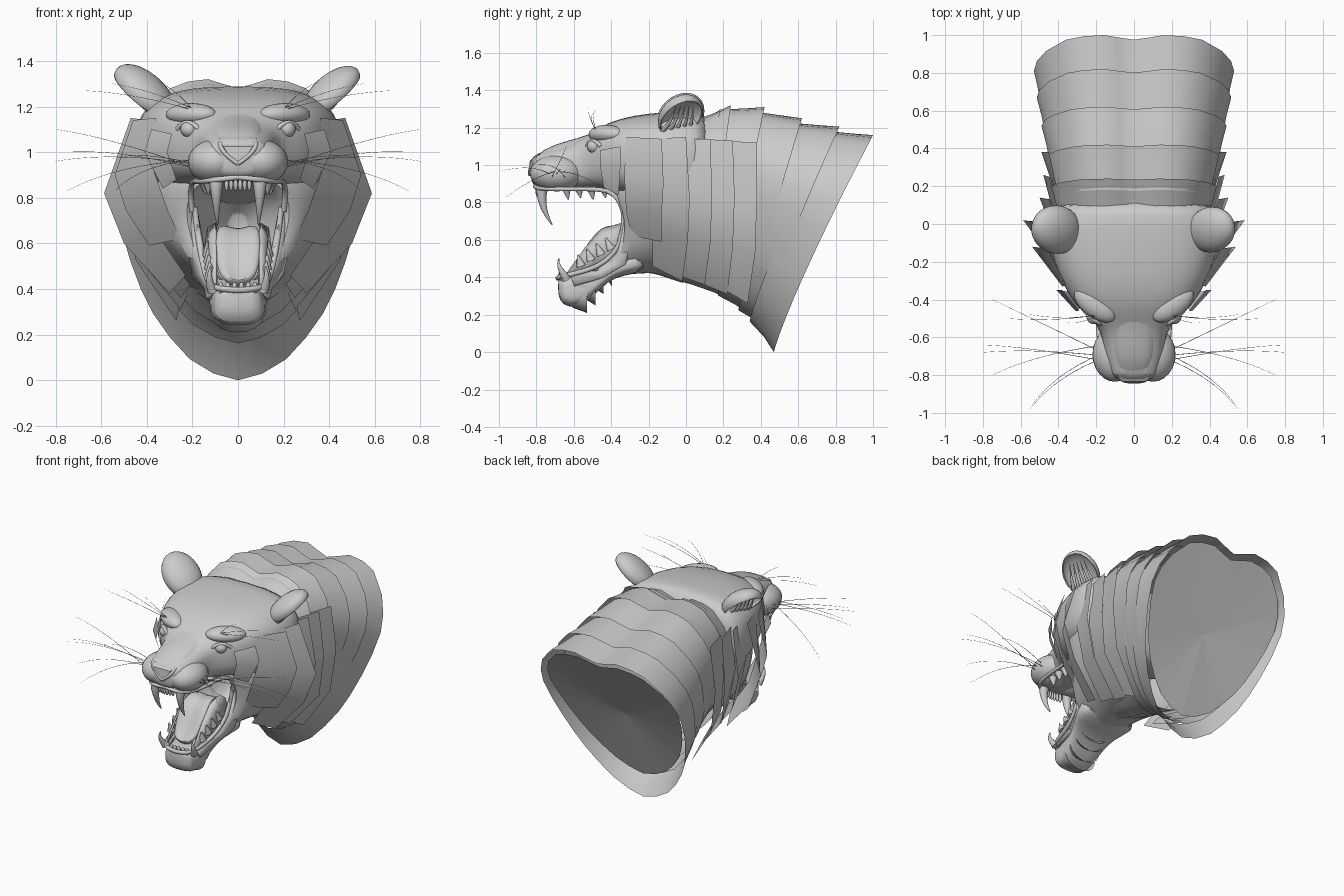
import bpy, bmesh, random
from math import sin, cos, pi, radians
from mathutils import Vector, Matrix

random.seed(4)


def finish(name, bm, subsurf=0, thick=0, angle=40):
    bmesh.ops.recalc_face_normals(bm, faces=bm.faces)
    me = bpy.data.meshes.new(name)
    bm.to_mesh(me)
    bm.free()
    for p in me.polygons:
        p.use_smooth = True
    me.set_sharp_from_angle(angle=radians(angle))
    ob = bpy.data.objects.new(name, me)
    bpy.context.collection.objects.link(ob)
    if subsurf:
        ob.modifiers.new("Smooth", 'SUBSURF').levels = subsurf
        ob.modifiers[-1].render_levels = subsurf
    if thick:
        ob.modifiers.new("Shell", 'SOLIDIFY').thickness = thick
    return ob


def loft(name, rings, closed=True, caps=(False, False), mirror=False, **kw):
    bm = bmesh.new()
    for s in ((1, -1) if mirror else (1,)):
        rows = [[bm.verts.new((p[0] * s, p[1], p[2])) for p in r] for r in rings]
        n = len(rows[0])
        for a, b in zip(rows, rows[1:]):
            for i in range(n if closed else n - 1):
                j = (i + 1) % n
                bm.faces.new((a[i], a[j], b[j], b[i]))
        for use, r in zip(caps, (rows[0], rows[-1])):
            if use:
                bm.faces.new(r)
    return finish(name, bm, **kw)


def oval(y, zb, zt, hw, p=2.5, bow=0, taper=0, n=28):
    """Superellipse section across x-z, bowed in y and tapered downward."""
    out = []
    for i in range(n):
        a = 2 * pi * i / n
        c, s = cos(a), sin(a)
        u = abs(c) ** (2 / p) * (1 if c >= 0 else -1)
        v = abs(s) ** (2 / p) * (1 if s >= 0 else -1)
        out.append((hw * u * (1 + taper * v), y - bow * v * v, (zb + zt) / 2 + (zt - zb) / 2 * v))
    return out


def tube(name, pts, r0, r1=None, res=3):
    r1 = r0 if r1 is None else r1
    cu = bpy.data.curves.new(name, 'CURVE')
    cu.dimensions = '3D'
    cu.bevel_depth = 1
    cu.bevel_resolution = res
    cu.use_fill_caps = True
    sp = cu.splines.new('NURBS')
    sp.points.add(len(pts) - 1)
    for i, p in enumerate(pts):
        sp.points[i].co = (*p, 1)
        sp.points[i].radius = r0 + (r1 - r0) * i / (len(pts) - 1)
    sp.use_endpoint_u = True
    sp.order_u = min(4, len(pts))
    sp.resolution_u = 6
    ob = bpy.data.objects.new(name, cu)
    bpy.context.collection.objects.link(ob)
    return ob


def pair(name, pts, r0, r1=None, res=3):
    for s in (1, -1):
        tube(name, [(x * s, y, z) for x, y, z in pts], r0, r1, res)


def ball(name, c, r, turn=0):
    bm = bmesh.new()
    bmesh.ops.create_uvsphere(bm, u_segments=24, v_segments=14, radius=1, matrix=Matrix.Translation(c)
                              @ Matrix.Rotation(turn, 4, 'Z') @ Matrix.Diagonal((*r, 1)))
    return finish(name, bm)


# neck fur: overlapping tilted shells with a notched, pointed outline
HALF = [(0, .96), (.16, .98), (.3, 1), (.5, .99), (.68, .96), (.88, .86), (.97, .77), (1, .68),
        (.96, .56), (.89, .45), (.8, .34), (.7, .25), (.56, .16), (.4, .08), (.2, .025), (0, 0)]


def neck_ring(yt, zt, yb, zb, hw, k=1.0, dy=0):
    full = HALF + [(-u, v) for u, v in HALF[-2:0:-1]]
    zm = (zt + zb) / 2
    return [(hw * u * k, yb + (yt - yb) * v ** 1.15 + dy, zm + (zb + (zt - zb) * v - zm) * k) for u, v in full]


SEC = [(-.1, 1.21, -.22, .43, .36), (.08, 1.25, -.02, .37, .41), (.24, 1.32, .12, .33, .435),
       (.42, 1.31, .23, .28, .46), (.62, 1.25, .34, .2, .49), (.82, 1.205, .4, .14, .515),
       (1.0, 1.16, .47, 0, .53)]
for a, b in zip(SEC, SEC[1:]):
    mid = [(p + q) / 2 for p, q in zip(a, b)]
    loft("neck_fur_layer", [neck_ring(*a, k=.955, dy=-.06), neck_ring(*mid, k=.975, dy=-.02), neck_ring(*b)])

# recessed backing, drawn as a fan
bm = bmesh.new()
rim = [bm.verts.new(p) for p in neck_ring(.97, 1.13, .47, .15, .505, k=.98)]
hub = bm.verts.new((0, .68, .66))
for i in range(len(rim)):
    bm.faces.new((rim[i], rim[(i + 1) % len(rim)], hub))
finish("neck_backing", bm, angle=1)

# cheek ruff plates, flaring backwards
PLATES = [
    ([(.29, -.46, 1.08), (.31, -.46, 1.0), (.27, -.44, .88)], [(.38, -.35, 1.1), (.41, -.35, 1.0), (.33, -.36, .84)]),
    ([(.36, -.32, 1.15), (.38, -.33, .95), (.31, -.32, .75), (.25, -.29, .62)],
     [(.46, -.13, 1.14), (.54, -.12, .9), (.49, -.13, .74), (.39, -.13, .59)]),
    ([(.4, -.19, 1.14), (.43, -.19, .9), (.36, -.18, .65), (.23, -.18, .46)],
     [(.47, .0, 1.15), (.587, .02, .82), (.5, .01, .6), (.3, -.02, .38)]),
    ([(.4, -.04, 1.14), (.43, -.05, .88), (.37, -.05, .62), (.21, -.07, .42)],
     [(.45, .13, 1.14), (.5, .14, .83), (.44, .13, .58), (.25, .1, .36)]),
    ([(.4, .07, 1.14), (.43, .07, .85), (.38, .07, .6), (.22, .05, .38)],
     [(.45, .25, 1.13), (.48, .26, .83), (.45, .25, .55), (.25, .22, .31)]),
    ([(.41, .2, 1.13), (.43, .2, .85), (.4, .18, .6), (.25, .16, .36)],
     [(.45, .38, 1.12), (.49, .38, .83), (.45, .37, .53), (.27, .33, .26)])]
for f, r in PLATES:
    loft("cheek_ruff", [f, r], closed=False, mirror=True)

# skull and upper muzzle
loft("skull", [oval(*s, p=2.9) for s in (
    (-.83, .91, 1.03, .07), (-.81, .885, 1.06, .13), (-.68, .87, 1.10, .16), (-.57, .87, 1.135, .17),
    (-.51, .87, 1.17, .22), (-.43, .86, 1.225, .315), (-.28, .82, 1.27, .40), (-.1, .76, 1.285, .455),
    (.06, .75, 1.295, .45), (.13, .75, 1.27, .41))], caps=(True, True), subsurf=1)

# cheeks, mouth rim and throat cavity in one sleeve
loft("throat", [oval(*s, taper=t) for *s, t in (
    (-.03, .58, .72, .03, 2, 0, .1), (-.18, .47, .85, .13, 2.2, .02, .2), (-.30, .44, .89, .18, 2.3, .08, .25),
    (-.34, .42, .9, .21, 2.3, .1, .25), (-.30, .4, .95, .28, 2.3, .1, .25), (-.18, .43, 1.12, .38, 2.3, .03, .25),
    (0, .40, 1.22, .41, 2.3, 0, .15), (.2, .35, 1.25, .42, 2.3, 0, .1))], caps=(True, False), subsurf=1)

# muzzle pads, brows, eyes, nose
for s in (1, -1):
    ball("muzzle_pad", (.1 * s, -.69, .957), (.12, .145, .098))
    ball("brow", (.205 * s, -.425, 1.165), (.13, .07, .05), .65 * s)
    ball("eye", (.212 * s, -.49, 1.1), (.04, .04, .037))
    tube("eyelid", [(.15 * s, -.535, 1.07), (.19 * s, -.53, 1.14), (.24 * s, -.49, 1.145), (.265 * s, -.455, 1.1)], .011)
    tube("nostril_wing", [(.078 * s, -.8, 1.04), (.08 * s, -.83, 1.01), (.04 * s, -.835, .975), (0, -.835, .95)], .01)
loft("nose", [[(-.085, -.78, 1.06), (.085, -.78, 1.06), (.03, -.81, .95), (-.03, -.81, .95)],
              [(-.065, -.835, 1.025), (.065, -.835, 1.025), (.02, -.84, .955), (-.02, -.84, .955)]], caps=(True, True))
loft("nose_bridge", [oval(-.82, .95, 1.05, .09), oval(-.7, .98, 1.115, .115), oval(-.57, 1, 1.145, .12),
                     oval(-.48, 1.0, 1.18, .14), oval(-.38, 1.05, 1.23, .17)], caps=(True, True), subsurf=1)

# lower jaw
loft("lower_jaw", [oval(*s, p=3) for s in (
    (-.685, .31, .39, .07), (-.665, .25, .405, .105), (-.58, .23, .415, .12), (-.5, .29, .43, .125),
    (-.42, .38, .46, .15), (-.34, .41, .52, .19), (-.2, .43, .56, .24))], caps=(True, True), subsurf=1)
for s in (1, -1):
    loft("jaw_side", [[(.115 * s, -.62, .41), (.125 * s, -.48, .45), (.155 * s, -.38, .54), (.19 * s, -.335, .74)],
                      [(.14 * s, -.6, .36), (.15 * s, -.45, .40), (.2 * s, -.33, .47), (.25 * s, -.28, .68)]],
         closed=False, thick=.02)

# lips and gums
for s in (1, -1):
    tube("lower_lip", [(.19 * s, -.335, .76), (.175 * s, -.325, .62), (.15 * s, -.4, .48), (.125 * s, -.58, .42),
                       (.1 * s, -.69, .4), (0, -.685, .395)], .013)
    tube("upper_lip", [(.2 * s, -.335, .74), (.215 * s, -.36, .86), (.185 * s, -.5, .875), (.19 * s, -.66, .87),
                       (.13 * s, -.82, .875), (0, -.805, .89)], .012)
    loft("lower_gum", [[(.1 * s, -.35, .69), (.1 * s, -.45, .66), (.1 * s, -.54, .56), (.1 * s, -.64, .42)],
                       [(.135 * s, -.33, .67), (.13 * s, -.44, .62), (.125 * s, -.53, .52), (.115 * s, -.63, .41)],
                       [(.16 * s, -.3, .5), (.14 * s, -.42, .45), (.125 * s, -.52, .42), (.115 * s, -.62, .4)]],
         closed=False, thick=.01)

# tongue
loft("tongue", [[(x, y + dy, z + .012 * (x / .1) ** 2 + dz) for x, dy, dz in
                 ((-w, 0, 0), (-w * .6, -.012, .02), (0, 0, .0), (w * .6, -.012, .02), (w, 0, 0),
                  (w * .6, .03, -.03), (-w * .6, .03, -.03))]
                for y, z, w in ((-.26, .6, .08), (-.36, .67, .085), (-.45, .65, .11), (-.52, .56, .115),
                                (-.56, .49, .105), (-.6, .445, .085), (-.62, .43, .04))],
     caps=(True, True), subsurf=2)

# teeth
pair("upper_fang", [(.095, -.765, .89), (.097, -.785, .82), (.094, -.755, .74), (.09, -.715, .68)], .034, .003)
pair("lower_fang", [(.11, -.64, .39), (.128, -.66, .43), (.128, -.69, .46), (.12, -.68, .5)], .024, .003)
for i in range(6):
    x = (i - 2.5) * .02
    ball("upper_incisor", (x, -.795 + abs(x) * .2, .86), (.0095, .012, .03))
    ball("lower_incisor", (x * 1.5, -.675 + abs(x) * .2, .405), (.012, .012, .025))
for i in range(4):
    t = i / 3
    pair("upper_molar", [(.13 + .02 * t, -.64 + .2 * t, .88), (.13 + .02 * t, -.63 + .2 * t, .815 + .01 * (i % 2))], .028, .003)
    pair("lower_molar", [(.12 + .01 * t, -.56 + .16 * t, .46 + .09 * t), (.125 + .01 * t, -.58 + .15 * t, .52 + .09 * t)], .026, .004)

# chin fur tufts
for k in range(4):
    arcs = [[(w * cos(a), y, .36 + .05 * k - h * sin(a) ** .6) for a in [pi * i / 10 for i in range(11)]]
            for w, h, y in ((.09, .09, -.65 + .06 * k), (.115, .125, -.6 + .06 * k), (.125, .15 + .01 * (k % 2), -.53 + .045 * k))]
    loft("chin_tuft", arcs, closed=False)

# ears: cupped shells swept back and opening outward, with inner tufts
d = Vector((.66, .28, .62)).normalized()
o = Vector((.55, .25, -.65))
o = (o - d * o.dot(d)).normalized()
w = d.cross(o)
M = Matrix.Translation((.41, -.03, 1.262)) @ Matrix((o, w, d)).transposed().to_4x4()
for s in (1, -1):
    bm = bmesh.new()
    bmesh.ops.create_uvsphere(bm, u_segments=24, v_segments=16, radius=1)
    bmesh.ops.bisect_plane(bm, geom=bm.verts[:] + bm.edges[:] + bm.faces[:], plane_co=(.3, 0, 0),
                           plane_no=(1, 0, 0), clear_outer=True)
    for v in bm.verts:
        v.co = M @ Vector((v.co.x * .075, v.co.y * .12, v.co.z * .155))
        v.co.x *= s
    finish("ear", bm, thick=.008)
    for i in range(5):
        q = [M @ Vector(c) for c in ((0, -.085 + .04 * i, -.13), (.05, -.07 + .035 * i, -.06), (0, -.05 + .025 * i, .08))]
        tube("ear_tuft", [(p.x * s, p.y, p.z) for p in q], .02, .002, 1)

# whiskers on muzzle and brow
TIPS = [(.8, -.64, 1.1), (.8, -.68, .96), (.75, -.4, .83), (.75, -.8, 1.0), (.55, -.98, .97), (.54, -.96, .83)]
for i, t in enumerate(TIPS):
    b = Vector((.19, -.72 + .025 * (i % 4), .93 + .018 * (i % 3)))
    m = b.lerp(Vector(t), .5) + Vector((.06, .03, .05))
    pair("whisker", [b, m, t], .0018, .0005, 1)
for t in ((.67, -.5, 1.27), (.55, -.48, 1.3), (.35, -.52, 1.31)):
    b = Vector((.2 + random.uniform(-.03, .03), -.48, 1.18))
    pair("brow_whisker", [b, b.lerp(Vector(t), .5) + Vector((0, -.03, .03)), t], .0016, .0005, 1)
